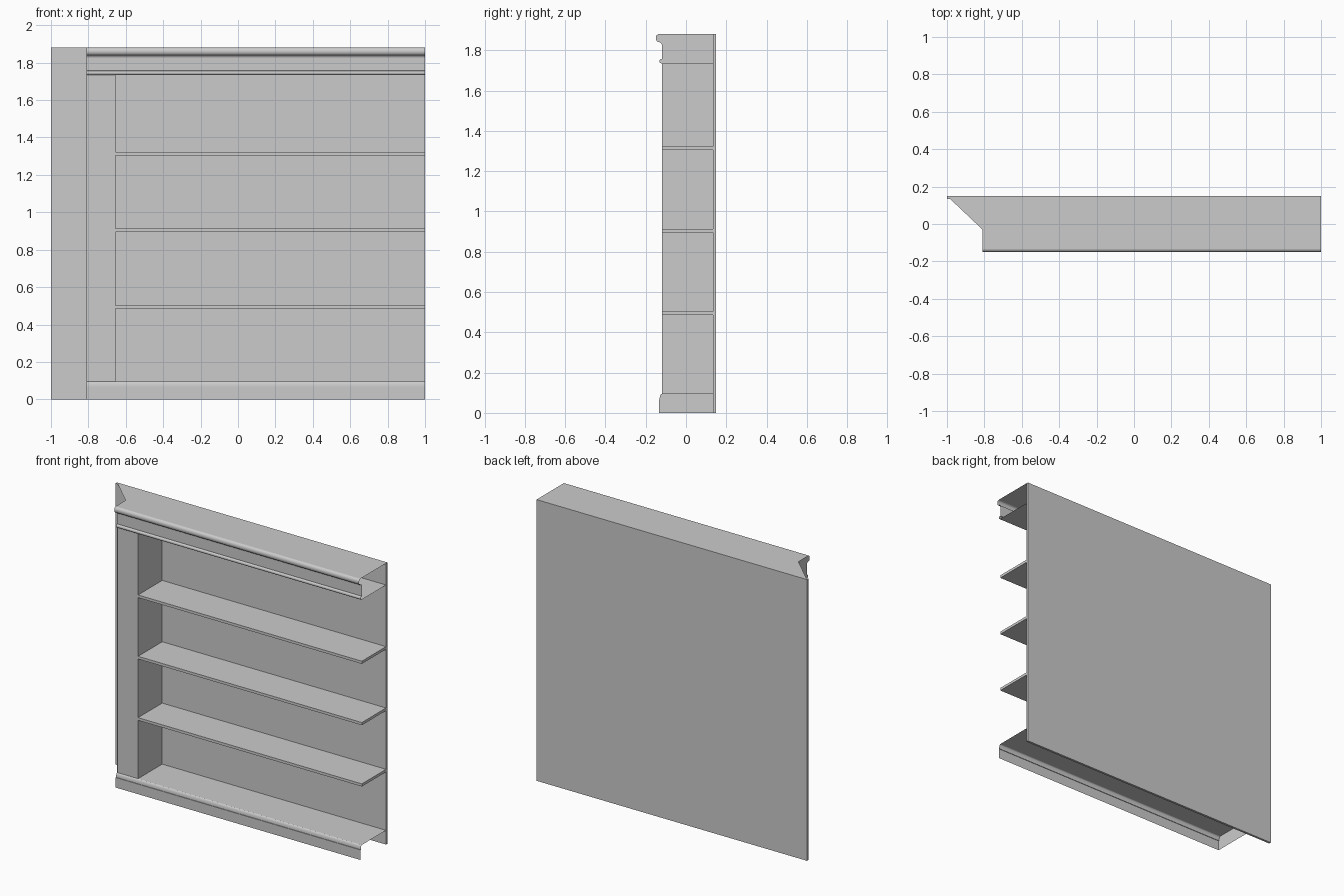
import bpy, bmesh, math

if "Cube" in bpy.data.objects:
    bpy.data.objects.remove(bpy.data.objects["Cube"])

XL, XI, XR = -0.81, -0.655, 1.0      # cabinet left, stile inner edge, open right end
YF, YI, YB = -0.12, 0.135, 0.15      # cabinet front, back panel inner face, back
H = 1.88

grey = bpy.data.materials.new("light grey paint")
grey.diffuse_color = (0.6, 0.6, 0.6, 1)
grey.use_nodes = True
grey.node_tree.nodes["Principled BSDF"].inputs["Base Color"].default_value = grey.diffuse_color


def make(name, bm, smooth=False):
    mesh = bpy.data.meshes.new(name)
    bm.to_mesh(mesh)
    bm.free()
    mesh.materials.append(grey)
    ob = bpy.data.objects.new(name, mesh)
    bpy.context.collection.objects.link(ob)
    if smooth:
        bpy.ops.object.select_all(action='DESELECT')
        ob.select_set(True)
        bpy.context.view_layer.objects.active = ob
        bpy.ops.object.shade_smooth_by_angle(angle=math.radians(35))
    return ob


def box(name, x0, x1, y0, y1, z0, z1):
    bm = bmesh.new()
    bmesh.ops.create_cube(bm, size=1)
    for v in bm.verts:
        v.co = ((x0 + x1) / 2 + v.co.x * (x1 - x0),
                (y0 + y1) / 2 + v.co.y * (y1 - y0),
                (z0 + z1) / 2 + v.co.z * (z1 - z0))
    return make(name, bm)


def sheet(name, pts):
    bm = bmesh.new()
    bm.faces.new([bm.verts.new(p) for p in pts])
    return make(name, bm)


def moulding(name, profile):
    """Extrude an open (y, z) profile, listed bottom to top, along x."""
    bm = bmesh.new()
    a = [bm.verts.new((XL, y, z)) for y, z in profile]
    b = [bm.verts.new((XR, y, z)) for y, z in profile]
    for i in range(len(profile) - 1):
        bm.faces.new((a[i], b[i], b[i + 1], a[i + 1]))
    return make(name, bm, True)


def arc(cy, cz, ry, rz, a0, a1, n=8):
    return [(cy + ry * math.cos(math.radians(a0 + (a1 - a0) * i / n)),
             cz + rz * math.sin(math.radians(a0 + (a1 - a0) * i / n))) for i in range(n + 1)]


# moulding profiles
base = [(-0.135, 0), (-0.135, 0.067)] + arc(YF, 0.067, -0.011, 0.028, 0, 90, 6)
bead = [(YF, 1.735)] + arc(YF - 0.003, 1.746, 0.009, 0.011, 270, 90) + [(YF, 1.757)]
crown = ([(YF, 1.757), (YF, 1.825)] + arc(-0.135, 1.825, 0.015, 0.015, 0, 90, 5)
         + arc(-0.135, 1.86, 0.015, 0.02, 270, 90))

moulding("base_moulding", base)
moulding("bead_moulding", bead)
moulding("crown_moulding", crown)

# left outer side, cut to the moulding profiles
sheet("left_side", [(XL, y, z) for y, z in base + bead + crown[1:] + [(YB, H), (YB, 0)]])

# back, top with mitred corner, bottom and head boards
box("back_panel", -1, XR, YI, YB, 0, H)
sheet("top_board", [(-1, YB, H), (XL, -0.03, H), (XL, -0.135, H), (XR, -0.135, H), (XR, YB, H)])
for name, z in (("bottom_board", 0.095), ("head_board", 1.735)):
    sheet(name, [(XL, YF, z), (XR, YF, z), (XR, YI, z), (XL, YI, z)])

# left stile with its inner side
box("left_stile", XL + 0.001, XI, YF, YI, 0.095, 1.735)

# shelves
for i, z in enumerate((0.494, 0.904, 1.314)):
    box(f"shelf_{i + 1}", XI, XR, YF, YI, z - 0.009, z + 0.009)
